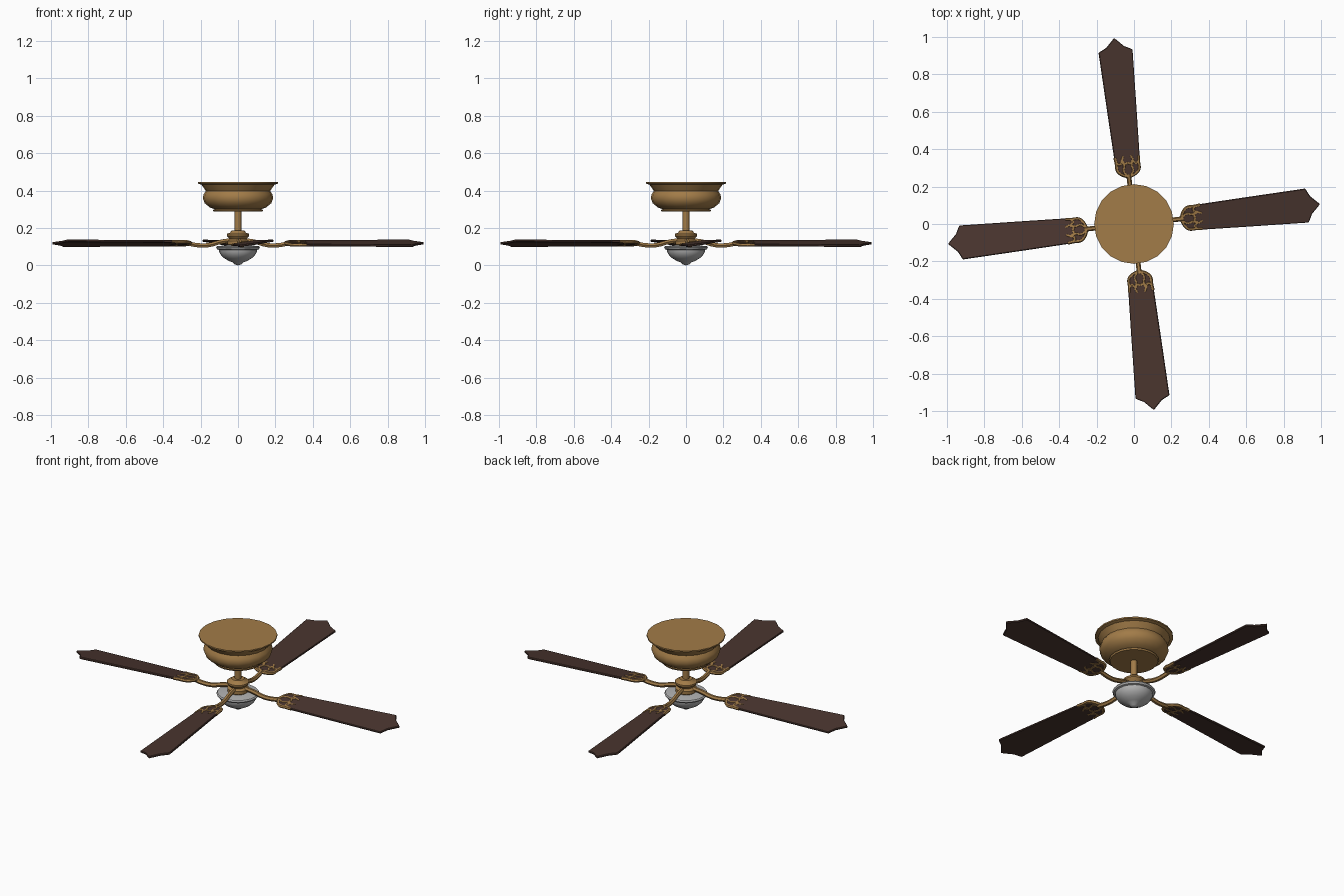
import bpy, bmesh, math
from mathutils import Matrix, Vector

if "Cube" in bpy.data.objects:
    bpy.data.objects.remove(bpy.data.objects["Cube"])


def material(name, rgb):
    m = bpy.data.materials.new(name)
    m.diffuse_color = (*rgb, 1)
    m.use_nodes = True
    m.node_tree.nodes["Principled BSDF"].inputs["Base Color"].default_value = m.diffuse_color
    return m


BRASS = material("antique brass", (0.36, 0.20, 0.065))
WOOD = material("dark wood", (0.068, 0.036, 0.028))
GLASS = material("grey glass", (0.45, 0.45, 0.45))


def finish(obj, mat, angle=None):
    obj.data.materials.clear()
    obj.data.materials.append(mat)
    if angle:
        bpy.ops.object.select_all(action='DESELECT')
        obj.select_set(True)
        bpy.context.view_layer.objects.active = obj
        bpy.ops.object.shade_smooth_by_angle(angle=math.radians(angle))
    return obj


def mesh_object(name, bm):
    bmesh.ops.recalc_face_normals(bm, faces=bm.faces)
    me = bpy.data.meshes.new(name)
    bm.to_mesh(me)
    bm.free()
    obj = bpy.data.objects.new(name, me)
    bpy.context.collection.objects.link(obj)
    return obj


def lathe(name, profile, mat, sides=20):
    """Turn a closed (radius, height) profile around z."""
    bm = bmesh.new()
    vs = [bm.verts.new((r, 0, z)) for r, z in profile]
    es = [bm.edges.new(p) for p in zip(vs, vs[1:])]
    bmesh.ops.spin(bm, geom=vs + es, cent=(0, 0, 0), axis=(0, 0, 1),
                   angle=math.tau, steps=sides, use_duplicate=False)
    bmesh.ops.remove_doubles(bm, verts=bm.verts, dist=1e-5)
    return finish(mesh_object(name, bm), mat, 35)


def bars(name, paths, radius, matrix):
    """Round metal strands swept along smooth paths."""
    cu = bpy.data.curves.new(name, 'CURVE')
    cu.dimensions = '3D'
    cu.bevel_depth, cu.bevel_resolution = radius, 1
    cu.resolution_u, cu.use_fill_caps = 4, True
    for pts in paths:
        s = cu.splines.new('BEZIER')
        s.bezier_points.add(len(pts) - 1)
        for b, p in zip(s.bezier_points, pts):
            b.co = p
            b.handle_left_type = b.handle_right_type = 'AUTO'
    obj = bpy.data.objects.new(name, cu)
    bpy.context.collection.objects.link(obj)
    bpy.ops.object.select_all(action='DESELECT')
    obj.select_set(True)
    bpy.context.view_layer.objects.active = obj
    bpy.ops.object.convert(target='MESH')
    obj = bpy.context.view_layer.objects.active
    obj.data.transform(matrix)
    return finish(obj, BRASS, 50)


# ceiling motor housing, rod and hub
lathe("motor_housing", [(0, .445), (.213, .445), (.213, .437), (.195, .431),
      (.182, .412), (.172, .398), (.184, .380), (.188, .358), (.178, .332),
      (.150, .309), (.125, .300), (.135, .296), (.130, .287), (0, .287)], BRASS)
lathe("down_rod", [(0, .30), (.018, .30), (.018, .17), (0, .17)], BRASS, 12)
lathe("hub", [(0, .185), (.035, .185), (.042, .175), (.060, .168), (.060, .158),
      (.045, .140), (.058, .130), (.058, .112), (.045, .100), (0, .100)], BRASS)

# glass bowl with stepped rim and pointed bottom
lathe("glass_bowl", [(0, .108), (.06, .108), (.112, .102), (.117, .095),
      (.112, .086), (.102, .083), (.100, .070), (.088, .050), (.068, .034),
      (.045, .022), (.028, .016), (.018, .006), (0, 0)], GLASS)

# blade outline: one side, mirrored for the other
half = [(.262, .030), (.290, .066), (.60, .079), (.930, .092), (.952, .048), (.972, .028)]
outline = half + [(1.0, 0)] + [(x, -y) for x, y in reversed(half)]
THICK = .012

# filigree bracket strands: one side, mirrored for the other
side_strands = [
    [(.255, .006), (.268, .036), (.290, .058), (.325, .060), (.362, .064)],
    [(.255, .004), (.285, .026), (.315, .020), (.340, .030), (.366, .020)],
    [(.335, .060), (.322, .044), (.338, .029), (.324, .014), (.330, 0)],
]
strands = [[(x, s * y, 0) for x, y in p] for p in side_strands for s in (1, -1)]

for k in range(4):
    turn = Matrix.Rotation(math.radians(6.1 + 90 * k), 4, 'Z')
    pitch = turn @ Matrix.Translation((0, 0, .118)) @ Matrix.Rotation(math.radians(9), 4, 'X')

    # wooden blade
    bm = bmesh.new()
    face = bm.faces.new([bm.verts.new((x, y, -THICK / 2)) for x, y in outline])
    ext = bmesh.ops.extrude_face_region(bm, geom=[face])
    top = [g for g in ext['geom'] if isinstance(g, bmesh.types.BMVert)]
    bmesh.ops.translate(bm, verts=top, vec=Vector((0, 0, THICK)))
    bm.transform(pitch)
    blade = finish(mesh_object(f"blade_{k + 1}", bm), WOOD)
    bev = blade.modifiers.new("edge", 'BEVEL')
    bev.width, bev.segments = .003, 1

    # bracket on the blade root and its curved arm to the hub
    bars(f"blade_bracket_{k + 1}", strands, .009, pitch)
    bars(f"blade_arm_{k + 1}", [[(.03, 0, .135), (.09, 0, .126), (.16, 0, .108),
         (.22, 0, .108), (.268, 0, .117)]], .013, turn)
